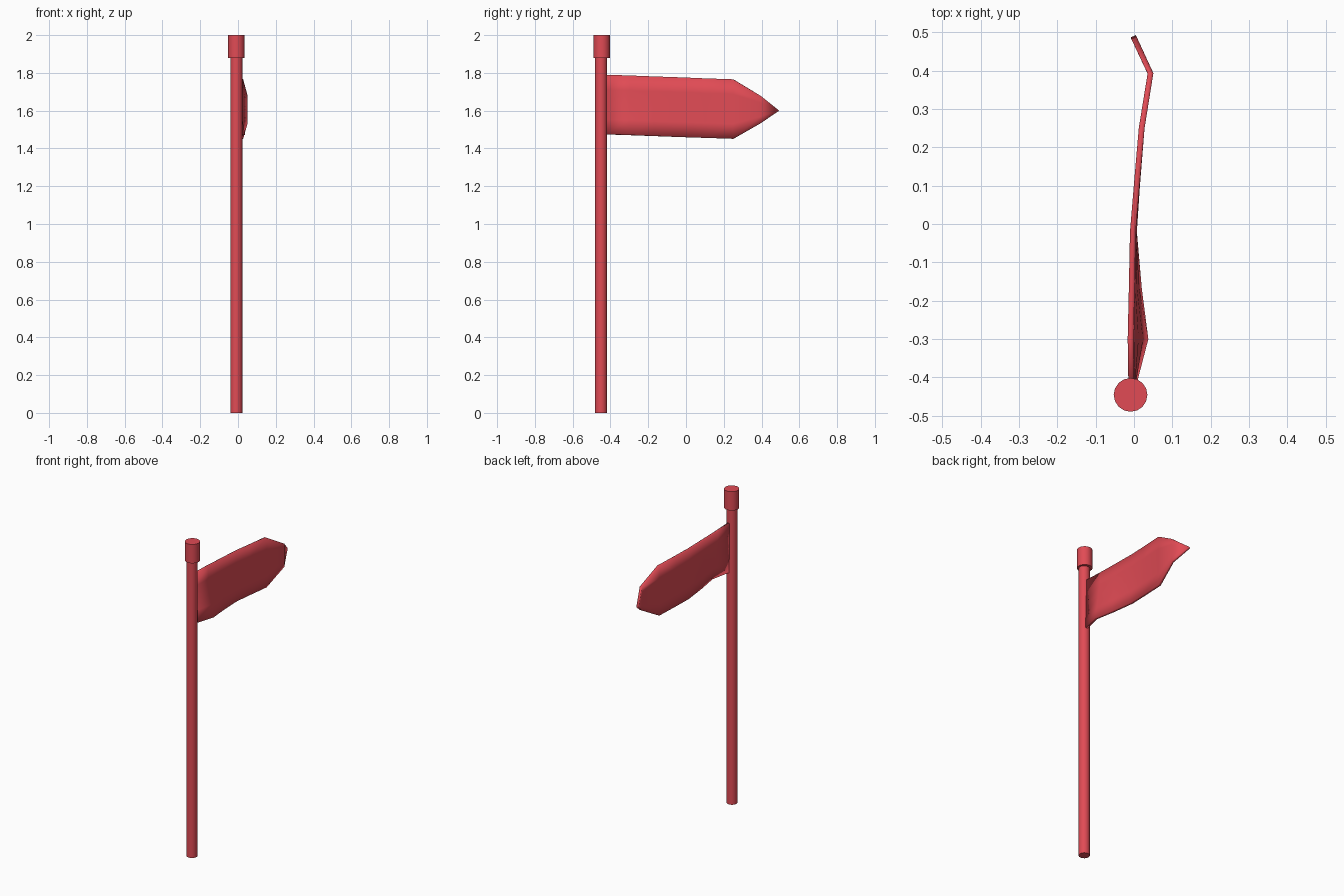
import bpy, math

if "Cube" in bpy.data.objects:
    bpy.data.objects.remove(bpy.data.objects["Cube"])

red = bpy.data.materials.new("red")
red.diffuse_color = (0.75, 0.07, 0.09, 1)
red.use_nodes = True
red.node_tree.nodes["Principled BSDF"].inputs["Base Color"].default_value = red.diffuse_color


def finish(obj, name, angle):
    obj.name = name
    obj.data.materials.append(red)
    bpy.ops.object.select_all(action='DESELECT')
    obj.select_set(True)
    bpy.context.view_layer.objects.active = obj
    bpy.ops.object.shade_smooth_by_angle(angle=math.radians(angle))


def cylinder(name, radius, z0, z1, x, y):
    bpy.ops.mesh.primitive_cylinder_add(vertices=16, radius=radius, depth=z1 - z0,
                                        location=(x, y, (z0 + z1) / 2))
    finish(bpy.context.object, name, 40)


# Pole and its wider cap
cylinder("pole", 0.032, 0, 1.89, -0.009, -0.45)
cylinder("pole_cap", 0.044, 1.88, 2.0, -0.009, -0.446)

# Banner: columns of (y, bottom z, top z, x, sideways curl of the bottom edge)
columns = [
    (-0.43, 1.475, 1.790, -0.007, 0.003),
    (-0.30, 1.471, 1.786, -0.009, 0.039),
    (-0.17, 1.466, 1.781, -0.006, 0.019),
    (-0.02, 1.460, 1.776, -0.003, 0.003),
    (0.10, 1.456, 1.771, 0.007, 0.001),
    (0.25, 1.451, 1.766, 0.020, 0.0),
    (0.393, 1.532, 1.680, 0.043, 0.0),
]
rows = 5
verts, faces = [], []
for y, low, high, x, curl in columns:
    for r in range(rows):
        t = r / (rows - 1)
        verts.append((x + curl * (1 - t) ** 1.5, y, low + (high - low) * t))
for c in range(len(columns) - 1):
    for r in range(rows - 1):
        a = c * rows + r
        faces.append((a, a + rows, a + rows + 1, a + 1))

# Pointed tip, bent back to the left
tip = len(verts)
verts.append((-0.002, 0.49, 1.60))
last = (len(columns) - 1) * rows
for r in range(rows - 1):
    faces.append((last + r, tip, last + r + 1))

mesh = bpy.data.meshes.new("banner")
mesh.from_pydata(verts, [], faces)
banner = bpy.data.objects.new("banner", mesh)
bpy.context.collection.objects.link(banner)
finish(banner, "banner", 60)
solid = banner.modifiers.new("thickness", 'SOLIDIFY')
solid.thickness = 0.015
solid.offset = 0
